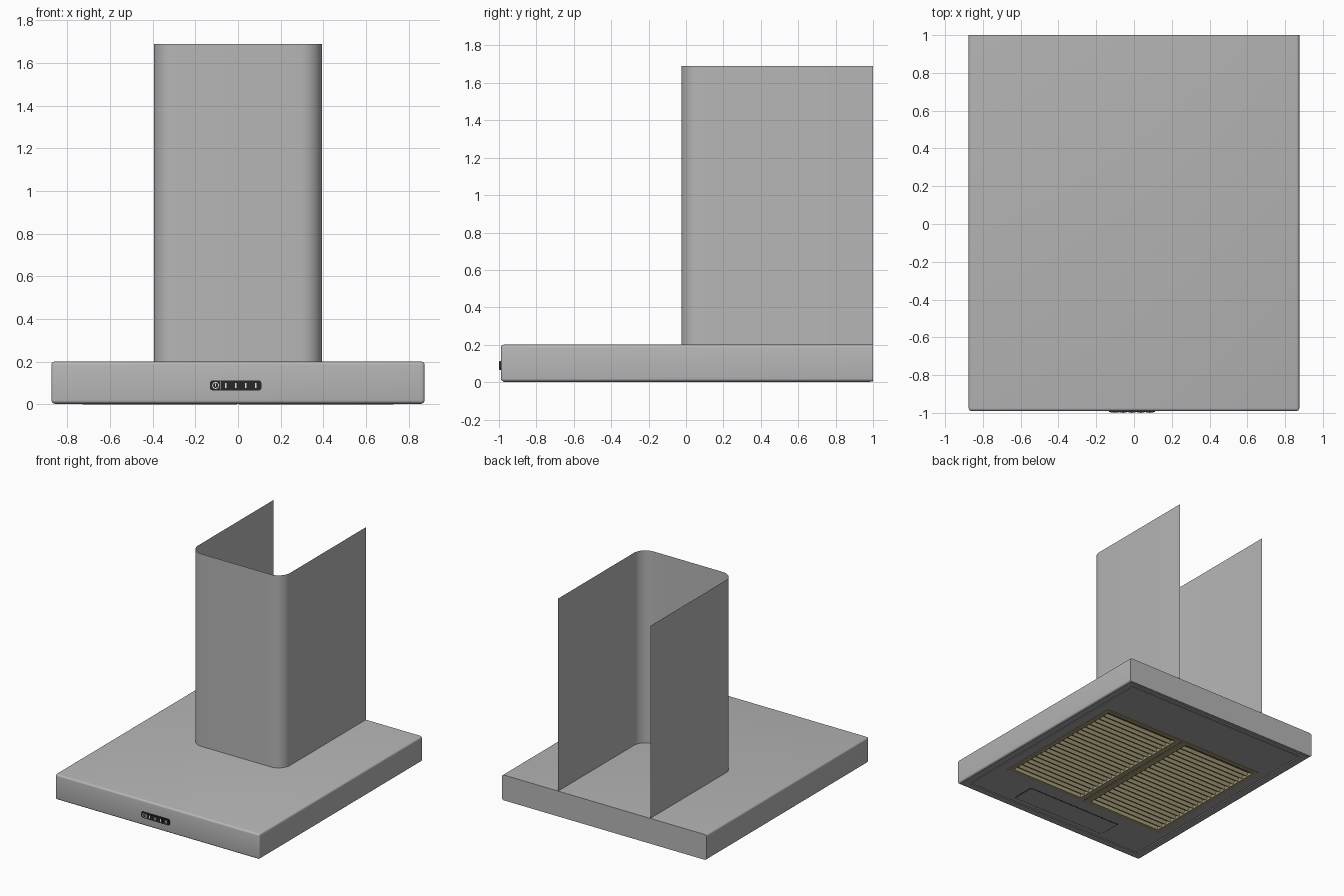
import bpy, bmesh, math
from mathutils import Matrix, Vector

cube = bpy.data.objects.get("Cube")
if cube:
    bpy.data.objects.remove(cube, do_unlink=True)


def material(name, rgb):
    m = bpy.data.materials.new(name)
    m.use_nodes = True
    m.diffuse_color = (*rgb, 1)
    m.node_tree.nodes["Principled BSDF"].inputs["Base Color"].default_value = (*rgb, 1)
    return m


STEEL = material("brushed steel", (0.47, 0.47, 0.47))
UNDER = material("underside grey", (0.36, 0.36, 0.36))
BRASS = material("filter olive", (0.38, 0.33, 0.19))
BLACK = material("control black", (0.02, 0.02, 0.02))
WHITE = material("mark white", (0.8, 0.8, 0.8))


def finish(bm, name, mat, smooth=False):
    mesh = bpy.data.meshes.new(name)
    bm.to_mesh(mesh)
    bm.free()
    mesh.materials.append(mat)
    ob = bpy.data.objects.new(name, mesh)
    bpy.context.collection.objects.link(ob)
    if smooth:
        bpy.ops.object.select_all(action="DESELECT")
        ob.select_set(True)
        bpy.context.view_layer.objects.active = ob
        bpy.ops.object.shade_smooth_by_angle(angle=math.radians(40))
    return ob


def add_box(bm, x, y, z):
    """Add a box spanning the given (low, high) ranges."""
    spans = (x, y, z)
    centre = Vector([(a + b) / 2 for a, b in spans])
    size = Vector([b - a for a, b in spans])
    mat = Matrix.Translation(centre) @ Matrix.Diagonal((*size, 1))
    return bmesh.ops.create_cube(bm, size=1, matrix=mat)["verts"]


def box(name, mat, x, y, z):
    bm = bmesh.new()
    add_box(bm, x, y, z)
    return finish(bm, name, mat)


def frame(name, mat, outer, inner, z):
    """Rectangular frame; outer and inner are (x0, x1, y0, y1)."""
    a, b, c, d = outer
    e, f, g, h = inner
    bm = bmesh.new()
    add_box(bm, (a, e), (c, d), z)
    add_box(bm, (f, b), (c, d), z)
    add_box(bm, (e, f), (c, g), z)
    add_box(bm, (e, f), (h, d), z)
    return finish(bm, name, mat)


# Canopy: rounded at the front and sides, square at the wall, hollow below
bm = bmesh.new()
add_box(bm, (-0.875, 0.875), (-0.99, 1), (0.004, 0.2))
edges = [e for e in bm.edges if not all(v.co.y > 0.9 for v in e.verts)]
bmesh.ops.bevel(bm, geom=edges, offset=0.015, segments=4, profile=0.5, affect="EDGES")
floor = min(bm.faces, key=lambda f: f.normal.z * f.calc_area())
bmesh.ops.inset_region(bm, faces=[floor], thickness=0.012)
hollow = bmesh.ops.extrude_face_region(bm, geom=[floor])["geom"]
bmesh.ops.translate(bm, vec=(0, 0, 0.05),
                    verts=[g for g in hollow if isinstance(g, bmesh.types.BMVert)])
if floor.is_valid:
    bmesh.ops.delete(bm, geom=[floor], context="FACES_ONLY")
bmesh.ops.recalc_face_normals(bm, faces=bm.faces)
finish(bm, "canopy", STEEL, True)

# Chimney: thin sheet bent in a U, open at the wall
W, FRONT, R, STEPS = 0.395, -0.025, 0.1, 10
corner = []
for i in range(STEPS + 1):
    t = math.pi / 2 * i / STEPS
    corner.append((W - R + R * math.cos(t), FRONT + R - R * math.sin(t)))
half = [(W, 1)] + corner
path = half + [(-x, y) for x, y in reversed(half)]
bm = bmesh.new()
rows = [[bm.verts.new((x, y, z)) for x, y in path] for z in (0.2, 1.69)]
for i in range(len(path) - 1):
    bm.faces.new((rows[0][i + 1], rows[0][i], rows[1][i], rows[1][i + 1]))
finish(bm, "chimney", STEEL, True)

# Underside: outer rim, then a panel with a filter opening, split by a fine groove
frame("underside_rim", UNDER, (-0.86, 0.86, -0.975, 0.985),
      (-0.81, 0.81, -0.925, 0.95), (0.002, 0.03))
frame("underside_panel", UNDER, (-0.802, 0.802, -0.917, 0.942),
      (-0.73, 0.73, -0.59, 0.57), (0.004, 0.03))
box("groove_back", BLACK, (-0.85, 0.85), (-0.96, -0.91), (0.02, 0.04))
frame("groove_sides", BLACK, (-0.83, 0.83, -0.94, 0.965),
      (-0.79, 0.79, -0.9, 0.93), (0.012, 0.028))

# Lamp cover, with a thin dark outline
box("lamp_outline", BLACK, (-0.42, 0.42), (-0.875, -0.685), (0.003, 0.01))
box("lamp_cover", UNDER, (-0.414, 0.414), (-0.869, -0.691), (0.0015, 0.01))

# Two grease filters: frame plus slanted slats
SLATS = 21
Y0, Y1 = -0.555, 0.535
pitch = (Y1 - Y0) / SLATS
for side, name in ((-1, "right"), (1, "left")):
    x0, x1 = sorted((side * 0.004, side * 0.73))
    i0, i1 = sorted((side * 0.05, side * 0.695))
    frame(name + "_filter_frame", BRASS, (x0, x1, -0.59, 0.57),
          (i0, i1, Y0, Y1), (0, 0.035))
    bm = bmesh.new()
    for i in range(SLATS):
        y = Y0 + i * pitch
        section = [(y, 0.03), (y + pitch * 0.75, 0.006), (y + pitch, 0.03)]
        ends = [[bm.verts.new((x, *p)) for p in section] for x in (i0, i1)]
        for k in range(3):
            n = (k + 1) % 3
            bm.faces.new((ends[0][k], ends[0][n], ends[1][n], ends[1][k]))
    bmesh.ops.recalc_face_normals(bm, faces=bm.faces)
    finish(bm, name + "_filter_slats", BRASS)
box("filter_gap", BLACK, (-0.004, 0.004), (-0.59, 0.57), (0.006, 0.03))

# Control strip with rounded ends
bm = bmesh.new()
verts = add_box(bm, (-0.132, 0.11), (-0.996, -0.98), (0.065, 0.112))
ends = [e for e in bm.edges if abs(e.verts[0].co.y - e.verts[1].co.y) > 0.01]
bmesh.ops.bevel(bm, geom=ends, offset=0.014, segments=4, profile=0.5, affect="EDGES")
finish(bm, "control_strip", BLACK, True)

# Keys, each with a small plain mark
MID = 0.0885
for i in range(5):
    x = -0.105 + i * 0.047
    box(f"key_{i}", BLACK, (x - 0.019, x + 0.019), (-0.999, -0.99),
        (MID - 0.018, MID + 0.018))
    if i:
        box(f"key_mark_{i}", WHITE, (x - 0.004, x + 0.004), (-1, -0.995),
            (MID - 0.011, MID + 0.011))
box("key_divider", WHITE, (-0.083, -0.08), (-1, -0.99), (MID - 0.02, MID + 0.02))

# Power key ring
bm = bmesh.new()
N = 20
rings = []
for r in (0.016, 0.012):
    rings.append([bm.verts.new((-0.105 + r * math.cos(2 * math.pi * k / N), -1,
                                MID + r * math.sin(2 * math.pi * k / N)))
                  for k in range(N)])
for k in range(N):
    n = (k + 1) % N
    bm.faces.new((rings[0][k], rings[0][n], rings[1][n], rings[1][k]))
finish(bm, "power_ring", WHITE)
box("power_mark", WHITE, (-0.107, -0.103), (-1, -0.995), (MID - 0.004, MID + 0.008))
